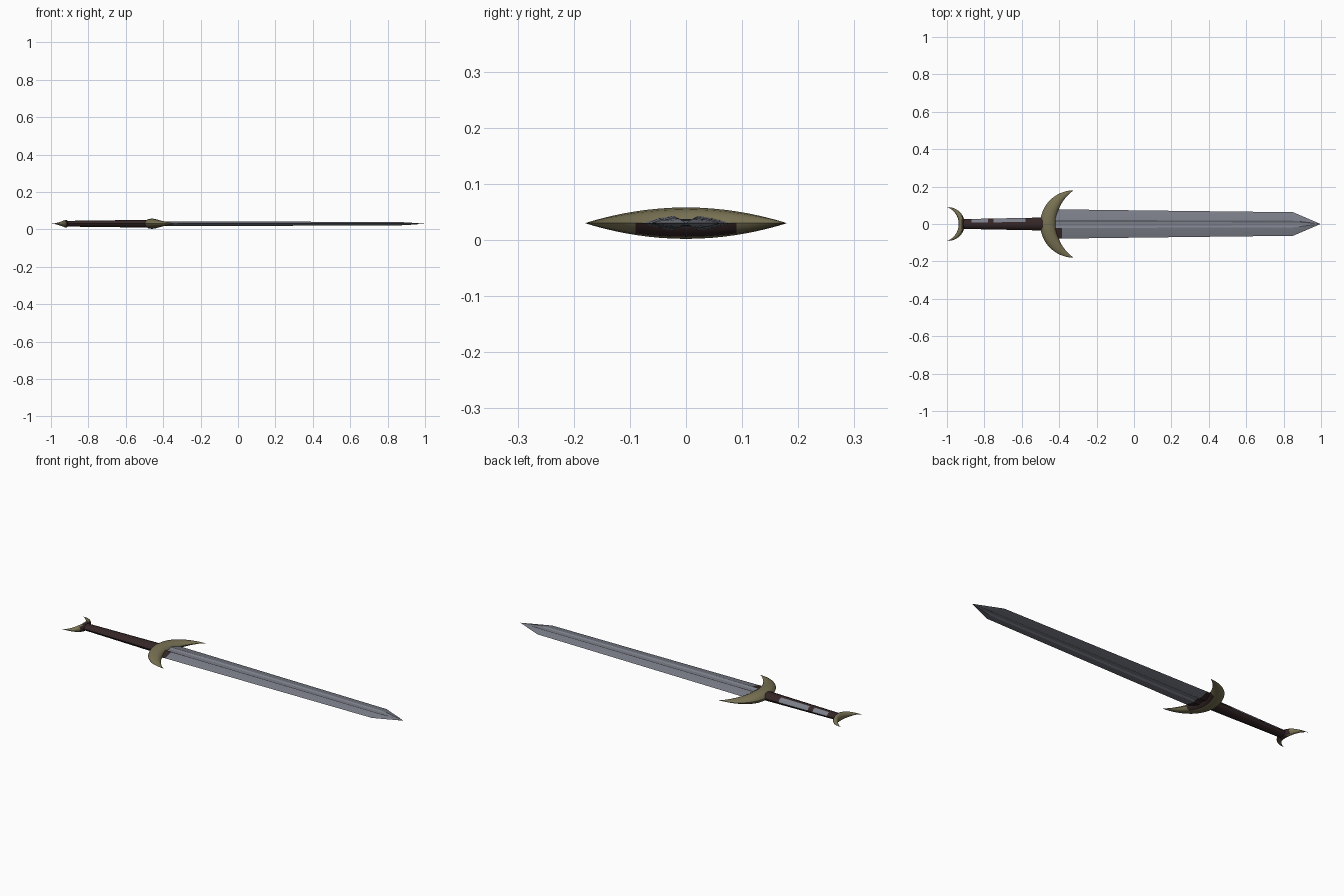
import bpy, bmesh, math
from mathutils import Vector

if "Cube" in bpy.data.objects:
    bpy.data.objects.remove(bpy.data.objects["Cube"])

ZC = 0.03  # height of the flat centre plane


def mat(name, rgb):
    m = bpy.data.materials.new(name)
    m.diffuse_color = (*rgb, 1)
    m.use_nodes = True
    m.node_tree.nodes["Principled BSDF"].inputs["Base Color"].default_value = m.diffuse_color
    return m


STEEL = mat("steel", (0.20, 0.21, 0.25))
BRASS = mat("aged_brass", (0.185, 0.165, 0.085))
LEATHER = mat("dark_leather", (0.035, 0.019, 0.019))


def loft(name, rings, mats, rule=None, smooth=40):
    """Skin a list of equal-length rings, cap both ends, colour faces by rule."""
    bm = bmesh.new()
    rows = [[bm.verts.new(p) for p in r] for r in rings]
    n = len(rows[0])
    for a, b in zip(rows, rows[1:]):
        for i in range(n):
            j = (i + 1) % n
            bm.faces.new((a[i], a[j], b[j], b[i]))
    bm.faces.new(rows[0])
    bm.faces.new(rows[-1])
    bmesh.ops.remove_doubles(bm, verts=bm.verts, dist=0.0002)
    bmesh.ops.recalc_face_normals(bm, faces=bm.faces)
    if rule:
        for f in bm.faces:
            f.material_index = rule(f.calc_center_median(), f.normal)
    me = bpy.data.meshes.new(name)
    bm.to_mesh(me)
    bm.free()
    for m in mats:
        me.materials.append(m)
    ob = bpy.data.objects.new(name, me)
    bpy.context.collection.objects.link(ob)
    bpy.ops.object.select_all(action='DESELECT')
    ob.select_set(True)
    bpy.context.view_layer.objects.active = ob
    bpy.ops.object.shade_smooth_by_angle(angle=math.radians(smooth))
    return ob


def arc_x(y, half, sag):
    """Depth of a circular arc of given half chord and sagitta at y."""
    r = (half * half + sag * sag) / (2 * sag)
    return math.sqrt(max(r * r - y * y, 0)) - (r - sag)


def crescent(name, tip_x, side, half, outer, inner, height, rule):
    rings = []
    for k in range(25):
        y = half * math.sin(math.pi / 2 * (k / 12 - 1))
        xo, xi = arc_x(y, half, outer), arc_x(y, half, inner)
        mid, rad = (xo + xi) / 2, (xo - xi) / 2
        h = height * (1 - abs(y / half) ** 2)
        rings.append([Vector((tip_x + side * (mid + rad * math.cos(a)), y,
                              ZC + h * math.sin(a)))
                      for a in (2 * math.pi * i / 12 for i in range(12))])
    return loft(name, rings, [BRASS, LEATHER], rule)


# Guard: horns point to the blade, lower hollow side is dark
crescent("guard", -0.322, -1, 0.18, 0.18, 0.095, 0.028,
         lambda c, n: int(n.x > 0.3 and abs(c.y) < 0.09 and c.z < 0.034))
# Pommel: horns point away from the blade
crescent("pommel", -0.997, 1, 0.09, 0.092, 0.06, 0.021,
         lambda c, n: int(n.x < -0.3 and abs(c.y) < 0.045))


# Grip: tapered oval with worn patches on the upper back side
def grip_rule(c, n):
    worn = -0.87 < c.x < -0.79 or -0.74 < c.x < -0.58
    return int(worn and n.y > 0.25 and n.z > 0.25)


grip = []
for k in range(17):
    t = k / 16
    w, h = 0.026 + 0.009 * t, 0.016 + 0.006 * t
    grip.append([Vector((-0.925 + 0.46 * t, w * math.cos(a), ZC + h * math.sin(a)))
                 for a in (math.pi * i / 5 for i in range(10))])
loft("grip", grip, [LEATHER, STEEL], grip_rule)


# Blade: lens section with a shallow central groove, stained at the root
def blade_ring(x, w, h):
    half = [(1, 0), (0.62, 0.65), (0.28, 1), (0.14, 0.6),
            (-0.14, 0.6), (-0.28, 1), (-0.62, 0.65), (-1, 0)]
    pts = half + [(u, -v) for u, v in half[-2:0:-1]]
    return [Vector((x, w * u, ZC + h * v)) for u, v in pts]


loft("blade",
     [blade_ring(x, w, h) for x, w, h in
      [(-0.46, 0.079, 0.013), (-0.385, 0.078, 0.013), (0.25, 0.07, 0.011),
       (0.85, 0.063, 0.009), (0.90, 0.042, 0.0075), (0.997, 0.0, 0.0)]],
     [STEEL, LEATHER],
     lambda c, n: int(c.x < -0.39 and (c.y < -0.03 or n.z < 0)), 20)
